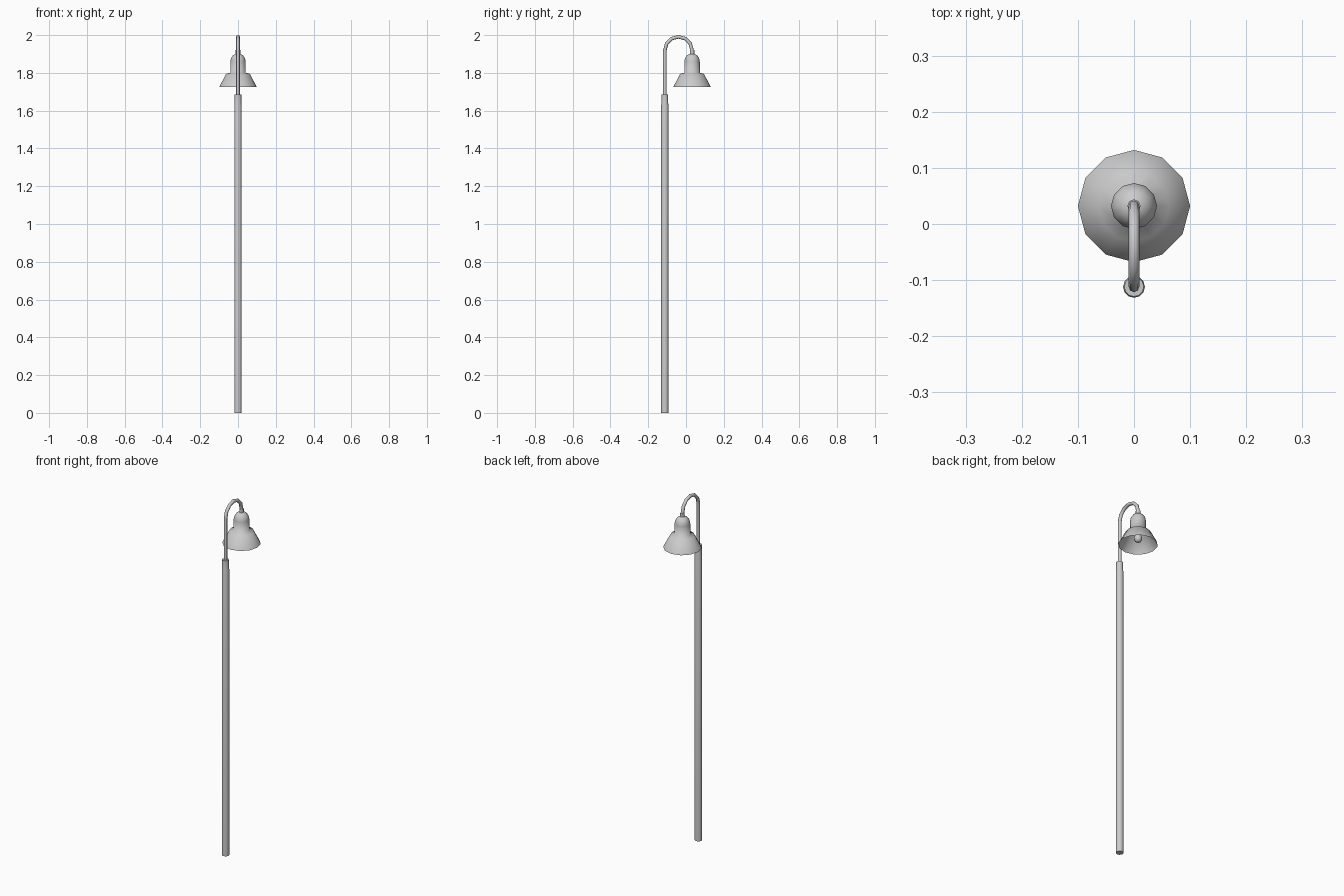
import bpy, math
from mathutils import Vector

if "Cube" in bpy.data.objects:
    bpy.data.objects.remove(bpy.data.objects["Cube"])

POLE_Y, LAMP_Y = -0.112, 0.032


def make(name, verts, faces, angle=80):
    me = bpy.data.meshes.new(name)
    me.from_pydata(verts, [], faces)
    me.validate()
    ob = bpy.data.objects.new(name, me)
    bpy.context.collection.objects.link(ob)
    bpy.ops.object.select_all(action='DESELECT')
    ob.select_set(True)
    bpy.context.view_layer.objects.active = ob
    bpy.ops.object.mode_set(mode='EDIT')
    bpy.ops.mesh.select_all(action='SELECT')
    bpy.ops.mesh.normals_make_consistent(inside=False)
    bpy.ops.object.mode_set(mode='OBJECT')
    bpy.ops.object.shade_smooth_by_angle(angle=math.radians(angle))
    return ob


def skin(name, rings, n, caps=(True, True), angle=80):
    # Join equal-sized vertex rings with quads
    verts = [v for ring in rings for v in ring]
    faces = [(k * n + i, k * n + (i + 1) % n, (k + 1) * n + (i + 1) % n, (k + 1) * n + i)
             for k in range(len(rings) - 1) for i in range(n)]
    if caps[0]:
        faces.append(tuple(range(n))[::-1])
    if caps[1]:
        faces.append(tuple(range(len(verts) - n, len(verts))))
    return make(name, verts, faces, angle)


def lathe(name, profile, y, n=12, caps=(True, True), angle=80):
    rings = [[(r * math.cos(2 * math.pi * i / n), y + r * math.sin(2 * math.pi * i / n), z)
              for i in range(n)] for r, z in profile]
    return skin(name, rings, n, caps, angle)


# Pole with a slightly narrower top sleeve
lathe("pole", [(0.0195, 0), (0.0195, 1.63), (0.0175, 1.64), (0.0175, 1.685)],
      POLE_Y, angle=50)

# Gooseneck arm: tube swept along a path in the YZ plane
mid, rad = (POLE_Y + LAMP_Y) / 2, (LAMP_Y - POLE_Y) / 2
path = [Vector((0, POLE_Y, 1.67))]
for k in range(7):
    a = math.pi * (1 - k / 6)
    path.append(Vector((0, mid + rad * math.cos(a), 1.919 + rad * math.sin(a))))
path.append(Vector((0, LAMP_Y, 1.89)))
rings = []
for k, p in enumerate(path):
    t = (path[min(k + 1, len(path) - 1)] - path[max(k - 1, 0)]).normalized()
    if k in (0, 1):
        t = Vector((0, 0, 1))
    side, up = Vector((1, 0, 0)), t.cross(Vector((1, 0, 0)))
    rings.append([p + 0.0095 * (math.cos(j * math.pi / 4) * side + math.sin(j * math.pi / 4) * up)
                  for j in range(8)])
skin("gooseneck_arm", rings, 8)

# Collar joining the arm to the lamp
lathe("arm_collar", [(0.012, 1.89), (0.012, 1.92)], LAMP_Y, n=8, angle=50)

# Lamp shade: domed housing flaring into an open skirt
lathe("lamp_shade", [(0.1, 1.724), (0.063, 1.795), (0.041, 1.8), (0.041, 1.86),
                     (0.037, 1.878), (0.027, 1.893), (0.012, 1.901)],
      LAMP_Y, caps=(False, True), angle=95)

# Bulb and its socket inside the shade
lathe("bulb", [(0.006, 1.739), (0.015, 1.744), (0.021, 1.757), (0.019, 1.77),
               (0.012, 1.785), (0.012, 1.81)], LAMP_Y)
